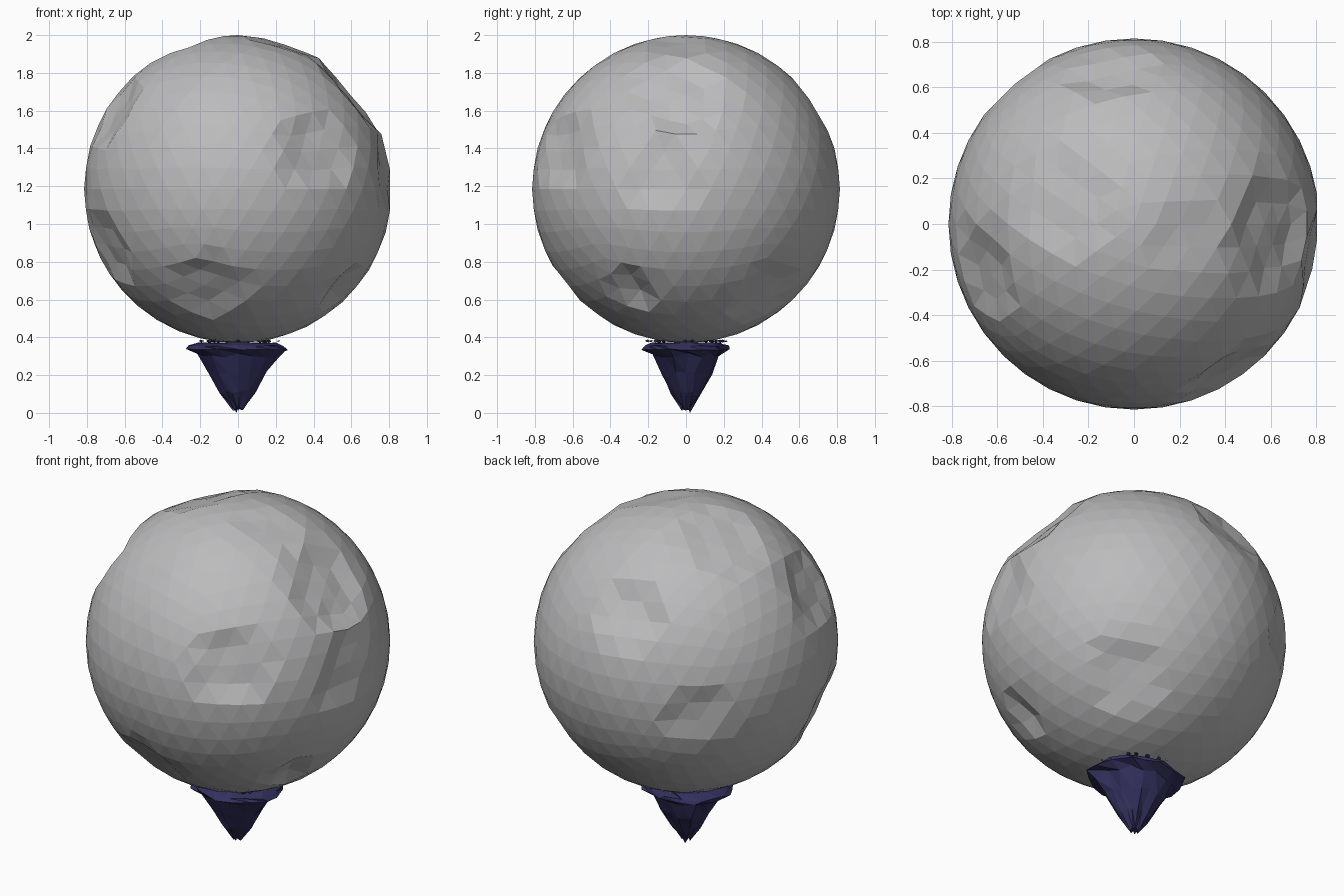
import bpy
import bmesh
import math
import random
from mathutils import Vector

random.seed(4)

cube = bpy.data.objects.get("Cube")
if cube:
    bpy.data.objects.remove(cube, do_unlink=True)


def material(name, rgb):
    mat = bpy.data.materials.new(name)
    mat.use_nodes = True
    mat.diffuse_color = (*rgb, 1)
    bsdf = mat.node_tree.nodes["Principled BSDF"]
    bsdf.inputs["Base Color"].default_value = (*rgb, 1)
    bsdf.inputs["Roughness"].default_value = 0.9
    return mat


def finish(bm, name, mat):
    bmesh.ops.recalc_face_normals(bm, faces=bm.faces)
    mesh = bpy.data.meshes.new(name)
    bm.to_mesh(mesh)
    bm.free()
    mesh.materials.append(mat)
    obj = bpy.data.objects.new(name, mesh)
    bpy.context.collection.objects.link(obj)
    return obj


grey = material("moon grey", (0.5, 0.5, 0.51))
navy = material("dark navy rock", (0.033, 0.03, 0.11))

RADIUS = 0.815
CENTRE = Vector((0, 0, 1.185))

# Craters: direction from the centre, rim radius, depth
craters = [
    ((0.42, -0.67, 0.20), 0.21, 0.045),
    ((0.80, -0.13, 0.08), 0.20, 0.035),
    ((0.63, -0.03, 0.52), 0.26, 0.055),
    ((0.55, -0.27, -0.55), 0.12, 0.050),
    ((-0.15, -0.60, -0.53), 0.20, 0.040),
    ((-0.67, -0.20, 0.41), 0.20, 0.045),
    ((-0.70, -0.27, -0.31), 0.23, 0.045),
    ((-0.51, 0.63, -0.07), 0.17, 0.030),
    ((-0.10, 0.67, 0.45), 0.18, 0.040),
    ((-0.30, 0.10, 0.74), 0.24, 0.030),
    ((0.24, -0.06, 0.77), 0.18, 0.020),
    ((0.43, 0.43, -0.54), 0.20, 0.040),
]

# Faceted moon with sunken crater floors
bm = bmesh.new()
bmesh.ops.create_icosphere(bm, subdivisions=4, radius=RADIUS)
for v in bm.verts:
    direction = v.co.normalized()
    sink = 0
    for aim, rim, depth in craters:
        dist = direction.angle(Vector(aim)) * RADIUS
        if dist < rim:
            sink = max(sink, depth * min(1, (rim - dist) / (rim * 0.35)))
    v.co = direction * (RADIUS - sink) + CENTRE
finish(bm, "moon", grey)

# Rough rock spire: rings of (height, radius), narrowing to a ragged tip
SIDES = 16
profile = [(0.37, 0.20), (0.355, 0.25), (0.335, 0.255), (0.305, 0.20),
           (0.21, 0.15), (0.11, 0.09), (0.02, 0.024)]
ridges = [random.uniform(0.9, 1.08) for _ in range(SIDES)]
bm = bmesh.new()
rings = []
for level, (height, radius) in enumerate(profile):
    ring = []
    for i in range(SIDES):
        angle = math.tau * (i + random.uniform(-0.25, 0.25)) / SIDES
        r = radius * ridges[i] * random.uniform(0.95, 1.05)
        lift = random.uniform(-1, 1) * (0.004 if level < 3 else 0.012)
        ring.append(bm.verts.new((r * math.cos(angle) * 1.04,
                                  r * math.sin(angle) * 0.96,
                                  height + lift)))
    rings.append(ring)
for upper, lower in zip(rings, rings[1:]):
    for i in range(SIDES):
        j = (i + 1) % SIDES
        bm.faces.new((upper[i], lower[i], lower[j]))
        bm.faces.new((upper[i], lower[j], upper[j]))
bm.faces.new(rings[0])
bm.faces.new(rings[-1])
for v in bm.verts:
    v.co.z = max(v.co.z, 0)
min(bm.verts, key=lambda v: v.co.z).co.z = 0
finish(bm, "rock_spire", navy)


# Loose crumbs scattered where the moon meets the rock
def crumbs(name, mat, count, size):
    bm = bmesh.new()
    for i in range(count):
        angle = math.tau * (i + random.random()) / count
        r = random.uniform(0.15, 0.22)
        made = bmesh.ops.create_icosphere(bm, subdivisions=1, radius=size)
        place = Vector((r * math.cos(angle), r * math.sin(angle), 0.38))
        for v in made["verts"]:
            v.co *= random.uniform(0.7, 1.2)
            v.co.z *= 0.6
            v.co += place
    finish(bm, name, mat)


crumbs("rock_crumbs", navy, 16, 0.013)
crumbs("moon_crumbs", grey, 24, 0.008)
